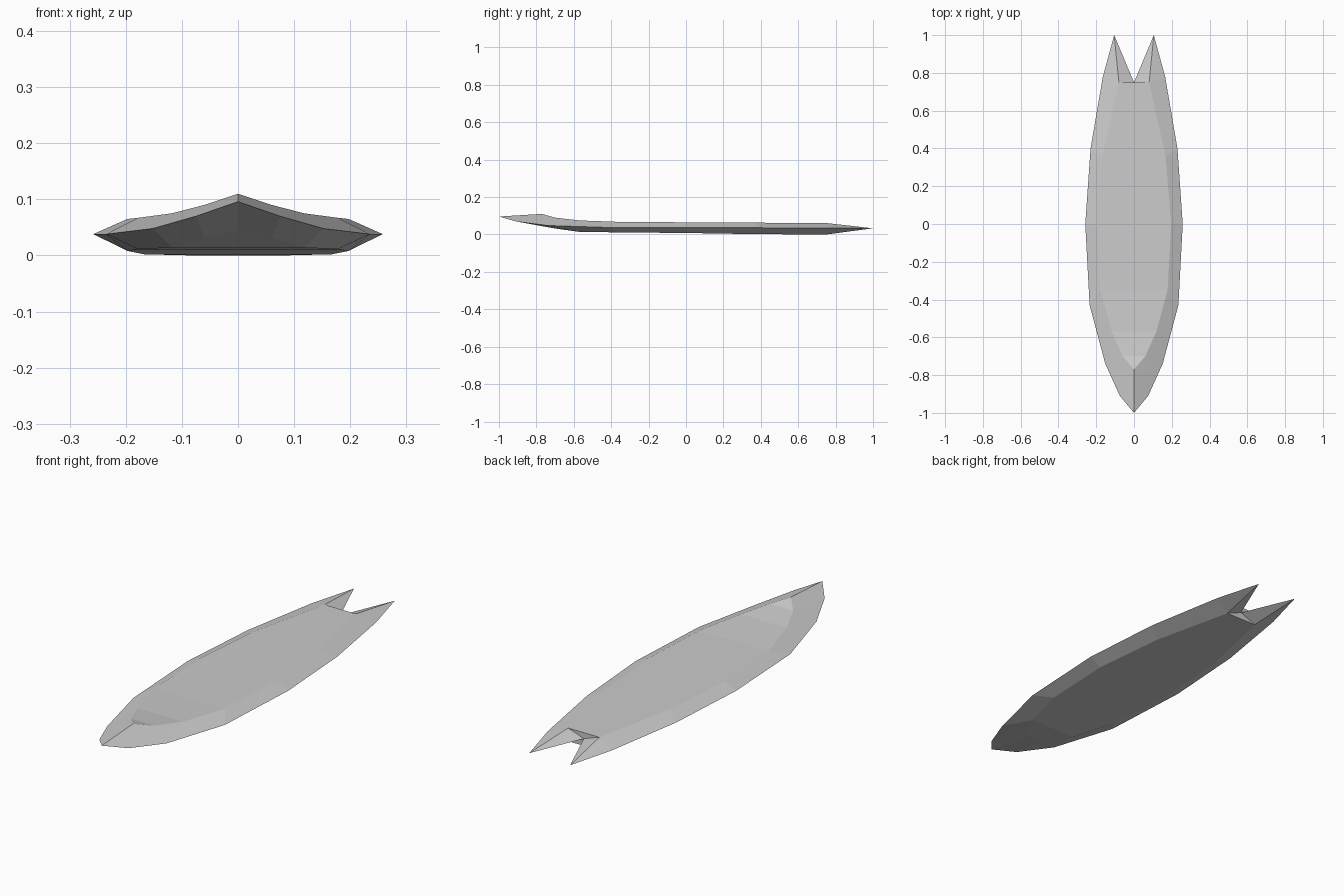
import bpy
import bmesh

cube = bpy.data.objects.get("Cube")
if cube:
    bpy.data.objects.remove(cube, do_unlink=True)

# Half outlines from nose to tail
RIM = [(0, -1.0, 0.098), (0.075, -0.91, 0.072), (0.152, -0.74, 0.05), (0.235, -0.43, 0.04),
       (0.258, 0, 0.04), (0.23, 0.4, 0.038), (0.165, 0.78, 0.036), (0.105, 1.0, 0.035)]
DECK = [(0, -0.77, 0.112), (0.06, -0.7, 0.092), (0.118, -0.57, 0.077), (0.178, -0.35, 0.069),
        (0.197, 0, 0.067), (0.167, 0.36, 0.065), (0.08, 0.75, 0.063)]
BASE_Z = [0.048, 0.034, 0.016, 0.013, 0.01, 0.004, 0.002]
BASE = [(x, y, z) for (x, y, _), z in zip(DECK, BASE_Z)]
NOTCH = (0, 0.75, 0.035)


def mirrored(p, side):
    return (p[0] * side, p[1], p[2])


def add_face(bm, points):
    # Repeated points collapse, so centre-line quads become triangles
    points = list(dict.fromkeys(points))
    if len(points) > 2:
        bm.faces.new([bm.verts.new(p) for p in points])


bm = bmesh.new()
for skin in (DECK, BASE):
    # Flat panels across the board
    for a, b in zip(skin, skin[1:]):
        add_face(bm, [mirrored(a, 1), mirrored(b, 1), mirrored(b, -1), mirrored(a, -1)])
    for side in (1, -1):
        # Bevelled rails
        for i in range(len(skin) - 1):
            add_face(bm, [mirrored(p, side) for p in (RIM[i], RIM[i + 1], skin[i + 1], skin[i])])
        # Forked tail
        end, tip = skin[-1], RIM[-1]
        add_face(bm, [mirrored(p, side) for p in (RIM[-2], tip, end)])
        add_face(bm, [mirrored(p, side) for p in (end, tip, NOTCH)])
    # Wall between the forks
    add_face(bm, [mirrored(skin[-1], 1), mirrored(skin[-1], -1), NOTCH])

bmesh.ops.remove_doubles(bm, verts=bm.verts, dist=0.0001)
bmesh.ops.recalc_face_normals(bm, faces=bm.faces)
mesh = bpy.data.meshes.new("surfboard")
bm.to_mesh(mesh)
bm.free()

# Rest on the ground
lowest = min(v.co.z for v in mesh.vertices)
for v in mesh.vertices:
    v.co.z -= lowest

board = bpy.data.objects.new("surfboard", mesh)
bpy.context.collection.objects.link(board)

# Plain paint
paint = bpy.data.materials.new("light_grey")
paint.use_nodes = True
colour = (0.6, 0.6, 0.6, 1)
paint.diffuse_color = colour
paint.node_tree.nodes["Principled BSDF"].inputs["Base Color"].default_value = colour
mesh.materials.append(paint)
